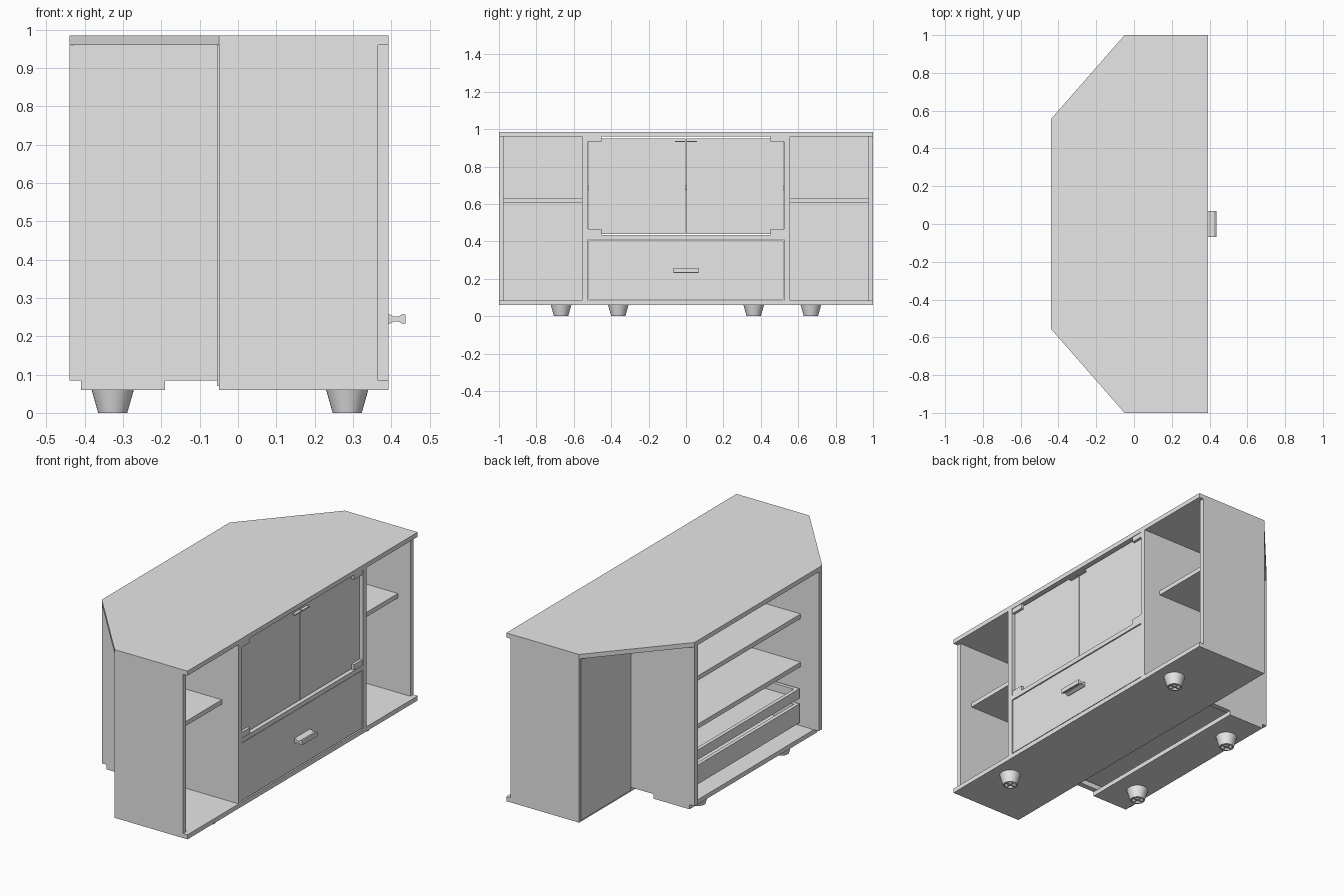
import bpy, bmesh
from math import pi

cube = bpy.data.objects.get("Cube")
if cube:
    bpy.data.objects.remove(cube, do_unlink=True)

grey = bpy.data.materials.new("plain_grey")
grey.use_nodes = True
grey.diffuse_color = (0.8, 0.8, 0.8, 1)
grey.node_tree.nodes["Principled BSDF"].inputs["Base Color"].default_value = (0.8, 0.8, 0.8, 1)


def finish(name, bm):
    bmesh.ops.recalc_face_normals(bm, faces=bm.faces)
    mesh = bpy.data.meshes.new(name)
    bm.to_mesh(mesh)
    bm.free()
    mesh.materials.append(grey)
    obj = bpy.data.objects.new(name, mesh)
    bpy.context.collection.objects.link(obj)
    return obj


def add_box(bm, xs, ys, zs):
    verts = bmesh.ops.create_cube(bm, size=1)["verts"]
    for v in verts:
        for i, (lo, hi) in enumerate((xs, ys, zs)):
            v.co[i] = hi if v.co[i] > 0 else lo


def box(name, xs, ys, zs):
    bm = bmesh.new()
    add_box(bm, xs, ys, zs)
    return finish(name, bm)


def pair(name, xs, ys, zs):
    """Two boxes mirrored across y = 0."""
    box("left_" + name, xs, ys, zs)
    box("right_" + name, xs, (-ys[1], -ys[0]), zs)


def prism(name, points, offset):
    """Extrude a flat outline along an offset."""
    bm = bmesh.new()
    face = bm.faces.new([bm.verts.new(p) for p in points])
    out = bmesh.ops.extrude_face_region(bm, geom=[face])["geom"]
    bmesh.ops.translate(bm, vec=offset,
                        verts=[v for v in out if isinstance(v, bmesh.types.BMVert)])
    return finish(name, bm)


front, rear, wing = 0.393, -0.44, -0.05
floor, roof, board = 0.085, 0.96, 0.025
inner, outer = 0.525, 0.555

# Angled top board
outline = [(front, -1), (front, 1), (wing, 1), (rear, outer), (rear, -outer), (wing, -1)]
prism("top_board", [(x, y, roof) for x, y in outline], (0, 0, board))

# Carcass
box("bottom_board", (wing, front), (-1, 1), (floor - board, floor))
box("rear_bottom_board", (-0.41, -0.19), (-outer, outer), (floor - board, floor))
pair("side_panel", (wing, 0.366), (1 - board, 1), (floor, roof))
pair("divider", (rear, front), (inner, outer), (floor, roof))
pair("wing_back", (wing - 0.005, wing), (outer, 1 - 0.01), (0.07, roof))
pair("wing_shelf", (wing, 0.29), (outer, 1 - board), (0.605, 0.63))

# Inside shelves
box("middle_shelf", (-0.33, front), (-inner, inner), (0.41, 0.435))
box("upper_shelf", (-0.33, 0.32), (-inner, inner), (0.675, 0.7))

# Doors with corner hinges and small pulls
pair("door", (0.358, 0.375), (0.002, 0.521), (0.439, 0.951))
for level, zs in (("upper", (0.933, roof)), ("lower", (0.435, 0.465))):
    pair(level + "_hinge", (0.35, 0.39), (0.452, inner), zs)
pair("door_pull", (0.37, 0.392), (0.004, 0.06), (0.931, 0.937))

# Drawer front and the two trays behind it
box("drawer_front", (0.37, 0.39), (-0.521, 0.521), (0.09, 0.406))


def tray(name, z0, z1):
    bm = bmesh.new()
    x0, x1, w, t = -0.33, 0.37, 0.515, 0.02
    add_box(bm, (x0, x1), (-w, w), (z0, z0 + 0.01))
    add_box(bm, (x0, x0 + t), (-w, w), (z0, z1))
    for s in (-1, 1):
        add_box(bm, (x0, x1), sorted((s * w, s * (w - t))), (z0, z1))
    finish(name, bm)


tray("lower_tray", 0.105, 0.21)
tray("upper_tray", 0.24, 0.293)

# Waisted drawer handle
half = [(0.39, 0.013), (0.396, 0.012), (0.408, 0.006), (0.418, 0.006), (0.43, 0.013), (0.437, 0.012)]
profile = half + [(x, -h) for x, h in reversed(half)]
prism("drawer_handle", [(x, -0.068, 0.245 + h) for x, h in profile], (0, 0.136, 0))


# Tapered hollow feet with cross ribs
def foot(name, x, y):
    bm = bmesh.new()
    rings = [(0.055, 0.06), (0.038, 0), (0.031, 0), (0.031, 0.02)]
    verts = []
    for radius, z in rings:
        ring = bmesh.ops.create_circle(bm, segments=32, radius=radius)["verts"]
        bmesh.ops.translate(bm, verts=ring, vec=(0, 0, z))
        verts.append(ring)
    for a, b in zip(verts, verts[1:]):
        for i in range(len(a)):
            j = (i + 1) % len(a)
            bm.faces.new((a[i], a[j], b[j], b[i]))
    bm.faces.new(verts[0])
    bm.faces.new(verts[-1])
    for xs, ys in (((-0.032, 0.032), (-0.005, 0.005)), ((-0.005, 0.005), (-0.032, 0.032))):
        add_box(bm, xs, ys, (0.001, 0.021))
    obj = finish(name, bm)
    obj.location = (x, y, 0)
    bpy.ops.object.select_all(action="DESELECT")
    obj.select_set(True)
    bpy.context.view_layer.objects.active = obj
    bpy.ops.object.shade_smooth_by_angle(angle=pi / 6)


for side, s in (("left", 1), ("right", -1)):
    foot(side + "_front_foot", 0.285, s * 0.668)
    foot(side + "_rear_foot", -0.327, s * 0.362)
